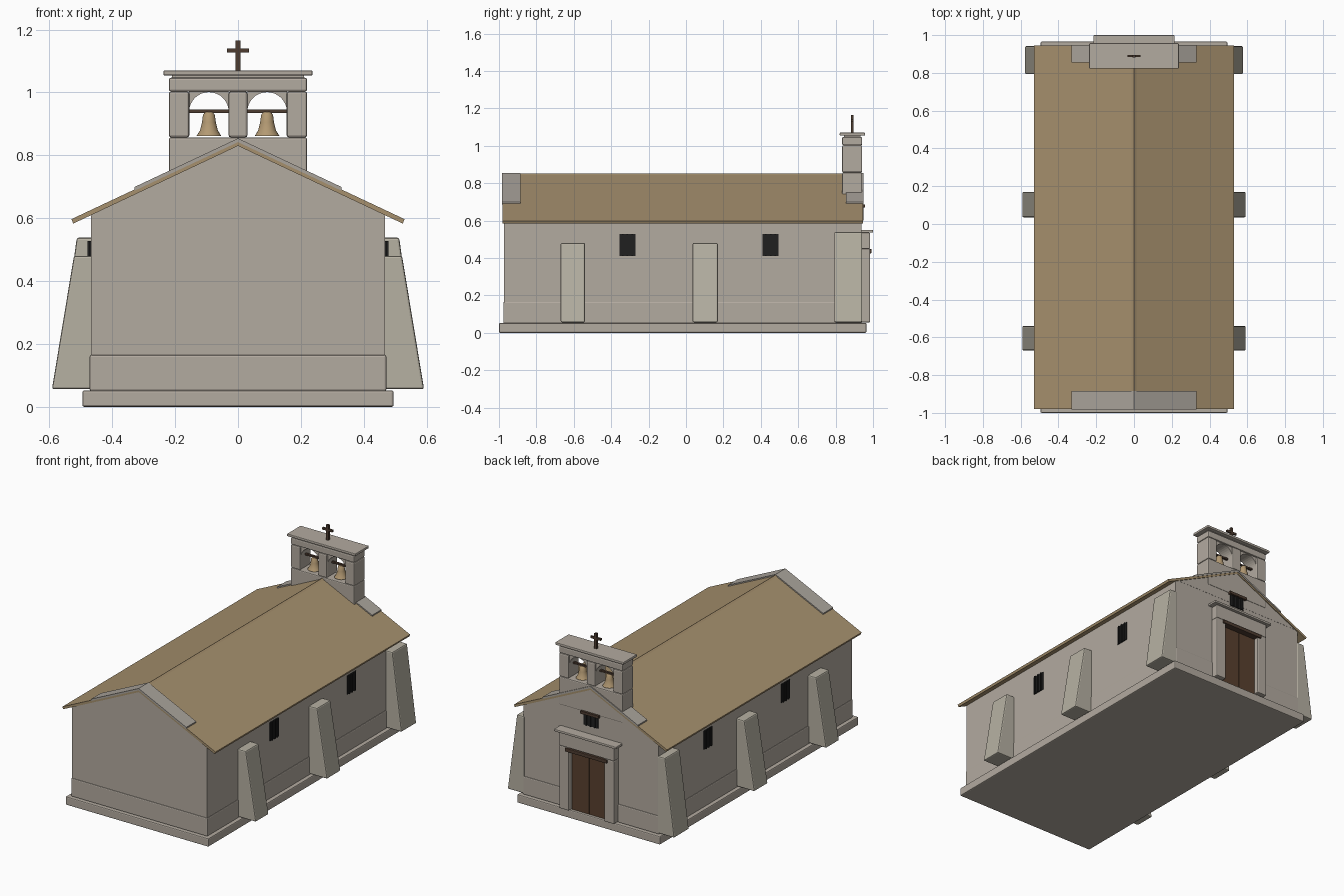
import bpy, bmesh, math
from mathutils import Matrix

if "Cube" in bpy.data.objects:
    bpy.data.objects.remove(bpy.data.objects["Cube"])


def mat(name, rgb):
    m = bpy.data.materials.new(name)
    m.diffuse_color = (*rgb, 1)
    m.use_nodes = True
    m.node_tree.nodes["Principled BSDF"].inputs["Base Color"].default_value = m.diffuse_color
    return m


WALL = mat("wall stone", (0.45, 0.405, 0.35))
BUTT = mat("buttress stone", (0.47, 0.44, 0.365))
COPE = mat("coping stone", (0.40, 0.37, 0.33))
ROOF = mat("roof tan", (0.38, 0.28, 0.155))
BELL = mat("bell bronze", (0.45, 0.32, 0.17))
WOOD = mat("dark wood", (0.075, 0.045, 0.03))
DOOR = mat("door wood", (0.10, 0.052, 0.028))
DARK = mat("window black", (0.014, 0.014, 0.014))


def finish(name, bm, material, bevel=0):
    bmesh.ops.recalc_face_normals(bm, faces=bm.faces)
    me = bpy.data.meshes.new(name)
    bm.to_mesh(me)
    bm.free()
    me.materials.append(material)
    ob = bpy.data.objects.new(name, me)
    bpy.context.collection.objects.link(ob)
    if bevel:
        b = ob.modifiers.new("bevel", "BEVEL")
        b.width, b.segments, b.limit_method = bevel, 2, "ANGLE"
    return ob


def box(name, x, y, z, material, bevel=0):
    """Box from (min, max) pairs."""
    bm = bmesh.new()
    bmesh.ops.create_cube(bm, size=1)
    for v in bm.verts:
        v.co = [r[0] if c < 0 else r[1] for c, r in zip(v.co, (x, y, z))]
    return finish(name, bm, material, bevel)


def prism(name, pts, y, material, bevel=0):
    """Profile in x, z extruded along y."""
    bm = bmesh.new()
    f = bm.faces.new([bm.verts.new((px, y[0], pz)) for px, pz in pts])
    ext = bmesh.ops.extrude_face_region(bm, geom=[f])["geom"]
    for v in ext:
        if isinstance(v, bmesh.types.BMVert):
            v.co.y = y[1]
    return finish(name, bm, material, bevel)


# Base slab, plinth course, walls and gable
box("base_slab", (-.495, .495), (-1, .965), (0, .052), WALL, .006)
box("plinth_course", (-.472, .472), (-.977, .942), (.05, .165), WALL, .006)
box("walls", (-.468, .468), (-.973, .938), (.16, .62), WALL)
prism("gable_walls", [(-.468, .619), (.468, .619), (0, .834)], (-.974, .939), WALL)

# Roof planes with an open eave, ridge strip and gable copings
SLOPE = .47
for s, side in ((1, "right"), (-1, "left")):
    e = .53
    prism(f"roof_{side}", [(0, .846), (s * e, .846 - e * SLOPE),
                           (s * (e - .006), .832 - e * SLOPE), (0, .830)], (-.98, .945), ROOF)
    c = .33
    for y, end in (((-.983, -.885), "rear"), ((.855, .948), "entrance")):
        prism(f"coping_{end}_{side}", [(0, .854), (s * c, .854 - c * SLOPE),
                                       (s * c, .842 - c * SLOPE), (0, .842)], y, COPE)
prism("ridge_strip", [(-.012, .843), (0, .851), (.012, .843)], (-.9, .84), ROOF)

# Sloping buttresses and side windows
for s, side in ((1, "right"), (-1, "left")):
    for i, (y0, y1, top, xb, xt) in enumerate(((-.67, -.54, .48, .592, .522),
                                               (.035, .17, .48, .592, .522),
                                               (.793, .942, .538, .577, .513))):
        prism(f"buttress_{side}_{i}", [(s * .46, .056), (s * xb, .056), (s * xt, top),
                                       (s * .46, top)], (y0, y1), BUTT, .007)
    for i, yc in enumerate((-.313, .452)):
        box(f"side_window_{side}_{i}", sorted((s * .46, s * .472)),
            (yc - .042, yc + .042), (.41, .527), DARK)
        for k in (-1, 0, 1):
            box(f"window_bar_{side}_{i}_{k}", sorted((s * .47, s * .478)),
                (yc + k * .026 - .004, yc + k * .026 + .004), (.41, .527), DARK)

# Entrance: stone surround, cornice, beam and double door
for s, side in ((1, "right"), (-1, "left")):
    box(f"door_jamb_{side}", sorted((s * .122, s * .19)), (.93, .985), (.055, .45), WALL, .006)
    box(f"door_leaf_{side}", sorted((s * .002, s * .122)), (.93, .955), (.055, .44), DOOR)
box("door_gap", (-.003, .003), (.93, .95), (.055, .44), DARK)
box("door_lintel", (-.19, .19), (.93, .985), (.448, .535), WALL, .006)
box("door_cornice", (-.215, .215), (.93, 1), (.535, .55), WALL, .004)
box("door_beam", (-.145, .145), (.94, .993), (.425, .447), WOOD, .003)

# Small window over the door
box("gable_window", (-.05, .05), (.93, .943), (.60, .672), DARK)
for k in (-1, 0, 1):
    box(f"gable_window_bar_{k}", (k * .03 - .004, k * .03 + .004), (.94, .949), (.60, .672), DARK)
box("gable_window_beam", (-.063, .063), (.93, .956), (.67, .687), WOOD)

# Bell gable: base, piers, arches, beam and cap
YB = (.835, .942)
box("belfry_base", (-.22, .22), YB, (.68, .857), WALL, .006)
for i, (a, b) in enumerate(((-.22, -.155), (-.03, .03), (.155, .22))):
    box(f"belfry_pier_{i}", (a, b), YB, (.857, 1.003), WALL, .007)
for s, side in ((1, "right"), (-1, "left")):
    r, xc, zc = .063, s * .0925, .938
    arc = [(xc + r * math.cos(t * math.pi / 16), zc + r * math.sin(t * math.pi / 16))
           for t in range(17)]
    prism(f"belfry_arch_{side}", arc + [(xc - r, 1.006), (xc + r, 1.006)], (.845, .932), WALL)
box("belfry_beam", (-.22, .22), YB, (1.003, 1.047), WALL, .007)
box("belfry_neck", (-.21, .21), (.845, .932), (1.04, 1.06), WALL)
box("belfry_cap", (-.237, .237), (.822, .957), (1.054, 1.07), WALL, .004)

# Bells turned from a profile, hung from wooden bars
PROFILE = [(0, .938), (.013, .937), (.019, .928), (.022, .905), (.028, .880), (.039, .862), (0, .862)]
for s, side in ((1, "right"), (-1, "left")):
    bm = bmesh.new()
    vs = [bm.verts.new((p, 0, z)) for p, z in PROFILE]
    es = [bm.edges.new(p) for p in zip(vs, vs[1:])]
    bmesh.ops.spin(bm, geom=vs + es, cent=(0, 0, 0), axis=(0, 0, 1), angle=math.tau, steps=24)
    bmesh.ops.remove_doubles(bm, verts=bm.verts, dist=1e-5)
    bmesh.ops.transform(bm, matrix=Matrix.Translation((s * .0925, .889, 0)), verts=bm.verts)
    ob = finish(f"bell_{side}", bm, BELL)
    bpy.ops.object.select_all(action="DESELECT")
    ob.select_set(True)
    bpy.context.view_layer.objects.active = ob
    bpy.ops.object.shade_smooth_by_angle(angle=math.radians(40))
    box(f"bell_bar_{side}", sorted((s * .025, s * .16)), (.882, .896), (.935, .945), WOOD)

# Roof cross
box("cross_post", (-.008, .008), (.882, .896), (1.065, 1.165), WOOD)
box("cross_arm", (-.035, .035), (.883, .895), (1.127, 1.14), WOOD)
